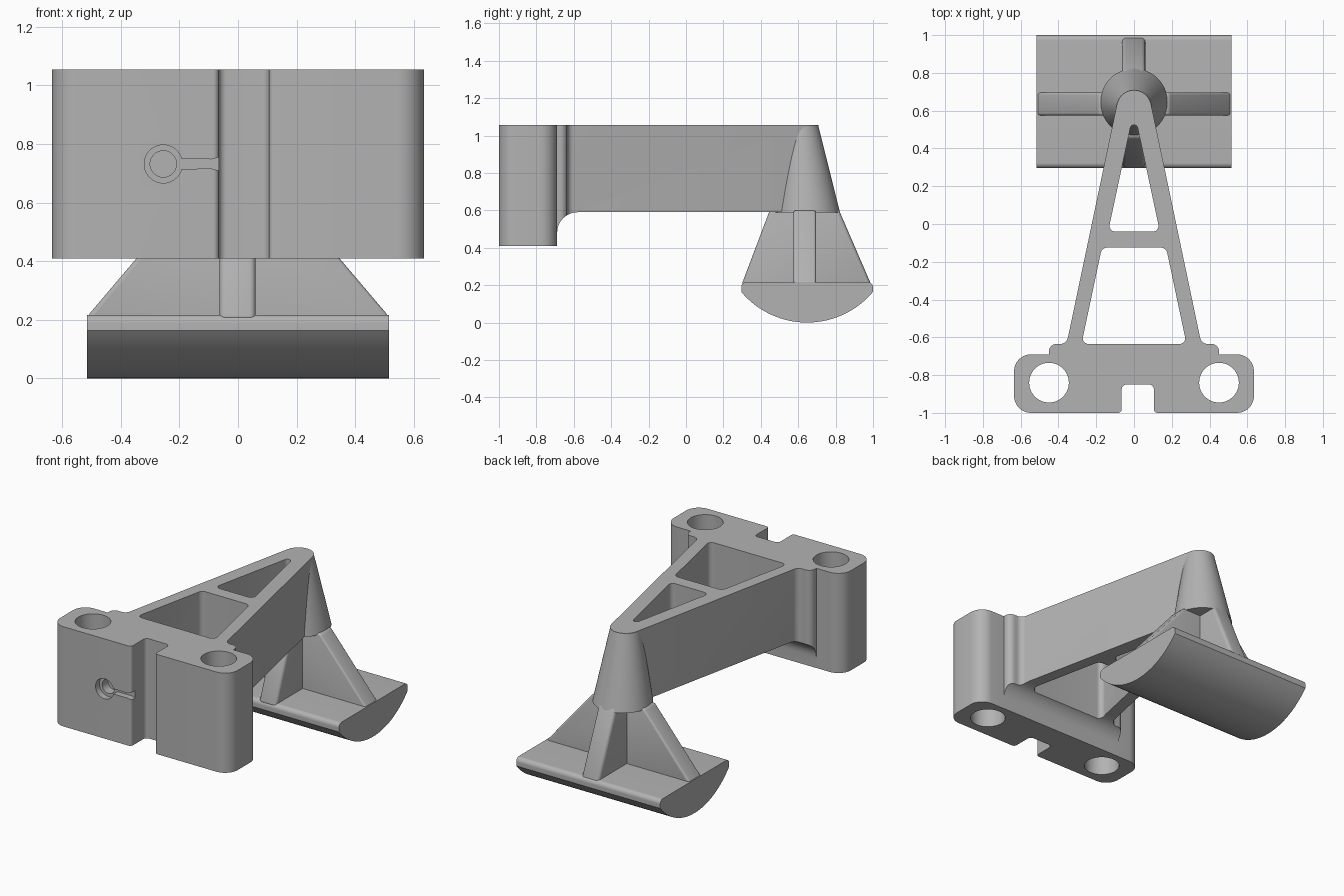
import bpy, bmesh, math
from mathutils import Vector, Matrix

if "Cube" in bpy.data.objects:
    bpy.data.objects.remove(bpy.data.objects["Cube"])

grey = bpy.data.materials.new("plain grey")
grey.use_nodes = True
grey.diffuse_color = (0.45, 0.45, 0.45, 1)
grey.node_tree.nodes["Principled BSDF"].inputs["Base Color"].default_value = grey.diffuse_color


def rounded(corners, steps=10):
    """Outline from (a, b, radius) corners, with an arc at each rounded one."""
    pts = []
    for i, (a, b, r) in enumerate(corners):
        p = Vector((a, b))
        if not r:
            pts.append(p)
            continue
        u = (Vector(corners[i - 1][:2]) - p).normalized()
        v = (Vector(corners[(i + 1) % len(corners)][:2]) - p).normalized()
        half = u.angle(v) / 2
        centre = p + (u + v).normalized() * r / math.sin(half)
        start = p + u * r / math.tan(half) - centre
        sweep = start.angle_signed(p + v * r / math.tan(half) - centre)
        for k in range(steps + 1):
            pts.append(centre + Matrix.Rotation(-sweep * k / steps, 2) @ start)
    return pts


def mirrored(half):
    """Right-hand corners plus their reflection in the second axis."""
    return half + [(-a, b, r) for a, b, r in reversed(half) if a]


def finish(name, bm):
    bmesh.ops.recalc_face_normals(bm, faces=bm.faces)
    mesh = bpy.data.meshes.new(name)
    bm.to_mesh(mesh)
    bm.free()
    mesh.materials.append(grey)
    obj = bpy.data.objects.new(name, mesh)
    bpy.context.collection.objects.link(obj)
    return obj


def prism(name, outline, axis, low, high):
    """Extrude a 2D outline along x, y or z."""
    place = {"x": lambda a, b, d: (d, a, b),
             "y": lambda a, b, d: (a, d, b),
             "z": lambda a, b, d: (a, b, d)}[axis]
    bm = bmesh.new()
    face = bm.faces.new([bm.verts.new(place(a, b, low)) for a, b in outline])
    new = bmesh.ops.extrude_face_region(bm, geom=[face])["geom"]
    shift = Vector(place(0, 0, high - low))
    bmesh.ops.translate(bm, vec=shift, verts=[g for g in new if isinstance(g, bmesh.types.BMVert)])
    return finish(name, bm)


def circle(a, b, r, count=48):
    return [(a + r * math.cos(math.tau * k / count), b + r * math.sin(math.tau * k / count))
            for k in range(count)]


def apply_modifiers(obj):
    bpy.context.view_layer.update()
    mesh = bpy.data.meshes.new_from_object(obj.evaluated_get(bpy.context.evaluated_depsgraph_get()))
    obj.modifiers.clear()
    obj.data = mesh


def cut(target, cutter):
    mod = target.modifiers.new("cut", "BOOLEAN")
    mod.operation, mod.solver, mod.object = "DIFFERENCE", "EXACT", cutter
    apply_modifiers(target)
    bpy.data.objects.remove(cutter)


def smooth(obj, angle=30):
    bpy.ops.object.select_all(action="DESELECT")
    obj.select_set(True)
    bpy.context.view_layer.objects.active = obj
    bpy.ops.object.shade_smooth_by_angle(angle=math.radians(angle))


TOP, UNDER, BASE = 1.055, 0.59, 0.41

# Clamp block and tapering arm share one outline
right = [(0.635, -1, 0.09), (0.635, -0.69, 0.09), (0.45, -0.69, 0),
         (0.45, -0.635, 0.04), (0.357, -0.635, 0.04), (0, 1.064, 0.092)]
notch = [(-0.065, -1, 0.02), (-0.065, -0.85, 0.025), (0.105, -0.85, 0.025), (0.105, -1, 0.02)]
frame = prism("frame", rounded(mirrored(right) + notch), "z", BASE, TOP)

# Clearance below the arm, with a large fillet behind the block
cut(frame, prism("under_cutter", rounded(
    [(-0.689, 0.2, 0), (-0.689, UNDER, 0.11), (0.9, UNDER, 0), (0.9, 0.2, 0)]), "x", -0.55, 0.55))

# Windows through the arm
rear_window = [(0.137, -0.04, 0.03), (0, 0.6, 0.02)]
front_window = [(0.278, -0.635, 0.03), (0.17, -0.125, 0.035)]
for window in (rear_window, front_window):
    cut(frame, prism("window_cutter", rounded(mirrored(window)), "z", 0, 2))

# Bolt holes
for side in (-1, 1):
    cut(frame, prism("hole_cutter", circle(side * 0.45, -0.84, 0.105), "z", 0, 2))

# Shallow keyhole slot on the front, with a deeper round socket
cx, cz = -0.255, 0.732
cut(frame, prism("socket_cutter", circle(cx, cz, 0.045), "y", -1.1, -0.9))
neck, wide = 0.016, 0.034
ring = [(cx + 0.065 * math.cos(t), cz + 0.065 * math.sin(t))
        for t in [math.radians(15 + 330 * k / 40) for k in range(41)]]
flare = [(-0.09, cz - neck), (-0.068, cz - 0.022), (-0.05, cz - wide),
         (-0.05, cz + wide), (-0.068, cz + 0.022), (-0.09, cz + neck)]
cut(frame, prism("keyhole_cutter", ring + flare, "y", -1.1, -0.96))
smooth(frame)

# Leaning cone that carries the tip of the arm
bm = bmesh.new()
bmesh.ops.create_cone(bm, cap_ends=True, segments=64, radius1=0.178, radius2=0.09, depth=TOP - UNDER)
for v in bm.verts:
    v.co.y += 0.617 if v.co.z > 0 else 0.645
    v.co.z += (TOP + UNDER) / 2 - 0.0005
smooth(finish("cone", bm))

# Crossed ribs between cone and foot
side_rib = prism("side_rib", rounded(mirrored(
    [(0.512, 0.19, 0), (0.512, 0.215, 0), (0.185, 0.6, 0)])), "y", 0.575, 0.695)
long_rib = prism("long_rib", rounded(
    [(0.302, 0.19, 0), (0.302, 0.215, 0), (0.455, 0.62, 0),
     (0.81, 0.62, 0), (0.985, 0.215, 0), (0.985, 0.19, 0)]), "x", -0.063, 0.06)
for rib in (side_rib, long_rib):
    bevel = rib.modifiers.new("soft edges", "BEVEL")
    bevel.width, bevel.segments = 0.02, 4
    apply_modifiers(rib)
    smooth(rib, 40)

# Rocker foot with a curved sole
middle, radius, reach = 0.6475, 0.46, math.asin(0.352 / 0.46)
sole = []
for k in range(33):
    t = reach * (k / 16 - 1)
    sole.append((middle + radius * math.sin(t), radius - radius * math.cos(t), 0))
deck = [(middle + 0.352, 0.217, 0.028), (middle - 0.352, 0.217, 0.028)]
smooth(prism("foot", rounded(sole + deck), "x", -0.515, 0.515))
